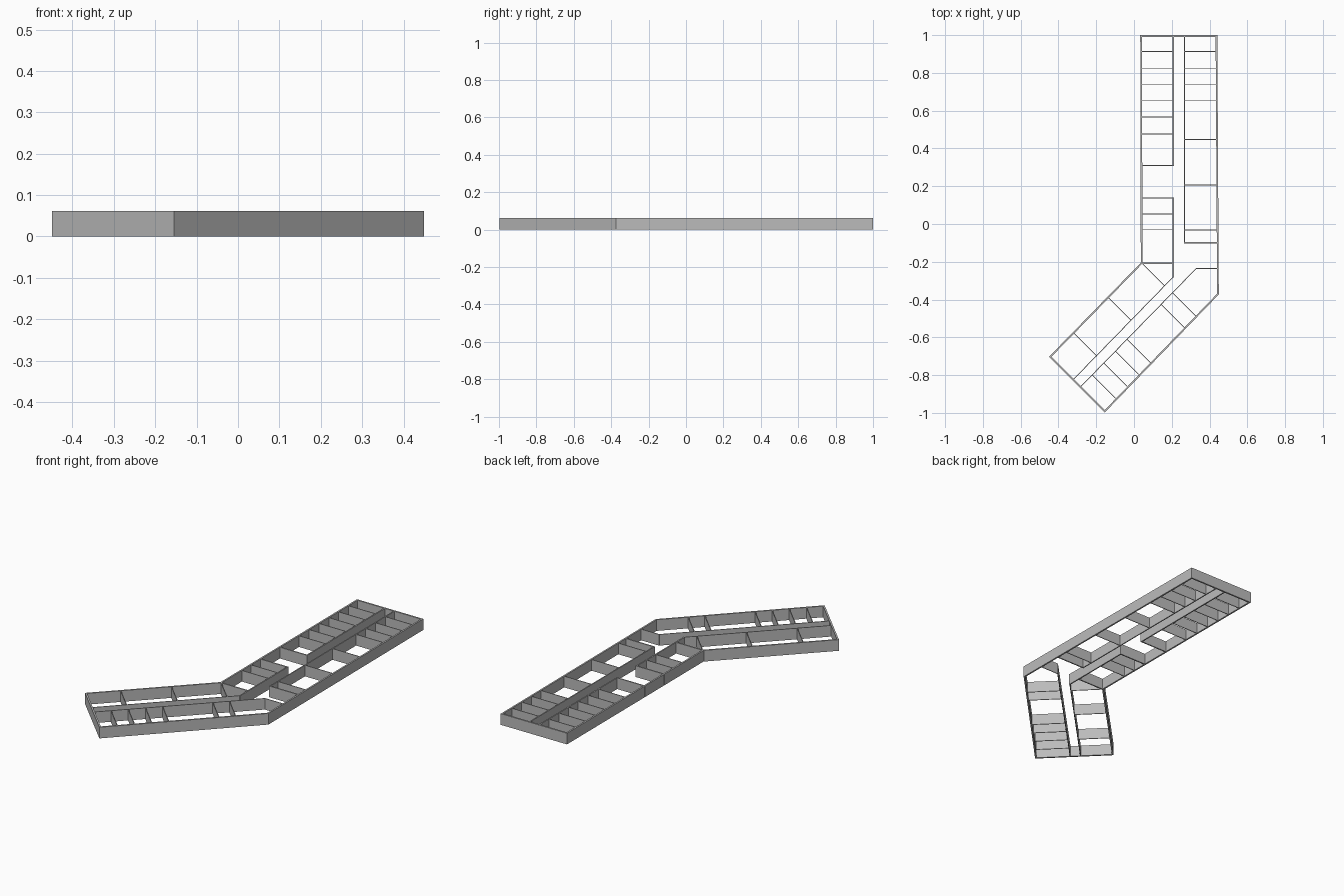
import bpy
import bmesh
from mathutils import Vector

if "Cube" in bpy.data.objects:
    bpy.data.objects.remove(bpy.data.objects["Cube"])

H = 0.062        # wall height
THICK = 0.009    # main walls
THIN = 0.004     # partitions

grey = bpy.data.materials.new("wall grey")
grey.diffuse_color = (0.5, 0.5, 0.5, 1)
grey.use_nodes = True
grey.node_tree.nodes["Principled BSDF"].inputs["Base Color"].default_value = grey.diffuse_color


def finish(name, bm):
    bmesh.ops.recalc_face_normals(bm, faces=bm.faces)
    me = bpy.data.meshes.new(name)
    bm.to_mesh(me)
    bm.free()
    me.materials.append(grey)
    bpy.context.collection.objects.link(bpy.data.objects.new(name, me))


def walls(name, segments, t):
    """Upright slabs centred on each plan segment (x1, y1, x2, y2)."""
    bm = bmesh.new()
    for x1, y1, x2, y2 in segments:
        a, b = Vector((x1, y1, 0)), Vector((x2, y2, 0))
        d = (b - a).normalized()
        n = Vector((-d.y, d.x, 0)) * t / 2
        e = d * t / 2
        base = bm.faces.new([bm.verts.new(p) for p in (a - e + n, a - e - n, b + e - n, b + e + n)])
        ext = bmesh.ops.extrude_face_region(bm, geom=[base])["geom"]
        top = [v for v in ext if isinstance(v, bmesh.types.BMVert)]
        bmesh.ops.translate(bm, verts=top, vec=(0, 0, H))
    finish(name, bm)


def ring(name, pts, t):
    """Closed mitred wall inside a clockwise outline."""
    pts = [Vector(p) for p in pts]
    k = len(pts)
    inner = []
    for i, p in enumerate(pts):
        d1 = (p - pts[i - 1]).normalized()
        d2 = (pts[(i + 1) % k] - p).normalized()
        n1, n2 = Vector((d1.y, -d1.x)), Vector((d2.y, -d2.x))
        inner.append(p + (n1 + n2) * t / (1 + n1.dot(n2)))
    bm = bmesh.new()
    o0, o1, i0, i1 = [[bm.verts.new((p.x, p.y, z)) for p in loop]
                      for loop, z in ((pts, 0), (pts, H), (inner, 0), (inner, H))]
    for i in range(k):
        j = (i + 1) % k
        for a, b in ((o0, o1), (o1, i1), (i1, i0), (i0, o0)):
            bm.faces.new((a[i], a[j], b[j], b[i]))
    finish(name, bm)


# Outer shell of the bent building
ring("outer_wall", [(0.033, 1.0), (0.441, 1.0), (0.449, -0.373), (-0.155, -0.998),
                    (-0.45, -0.703), (0.036, -0.205)], THICK)

# Straight wing: corridor walls and room ends
L, LI, RI, R = 0.038, 0.208, 0.267, 0.439
walls("left_corridor_wall", [(LI, 0.996, LI, 0.31), (LI, 0.138, LI, -0.28)], 0.007)
walls("left_room_ends", [(L, y, LI, y) for y in (0.31, 0.138, -0.208)], 0.007)
walls("right_corridor_wall", [(RI, 0.996, RI, -0.10)], 0.006)
walls("right_room_end", [(RI, -0.10, R, -0.10)], 0.007)

# Straight wing: room partitions
walls("left_partitions", [(L, y, LI, y) for y in
      (0.913, 0.825, 0.74, 0.655, 0.566, 0.476, 0.053, -0.028)], THIN)
walls("right_partitions", [(RI, y, R, y) for y in
      (0.913, 0.825, 0.74, 0.655, 0.448, 0.206, -0.032)], THIN)

# Angled wing: corridor walls
walls("angled_left_corridor_wall", [(0.208, -0.28, -0.318, -0.82)], THIN)
walls("angled_right_corridor_wall", [(0.33, -0.235, -0.28, -0.859),
                                     (0.33, -0.235, 0.442, -0.235)], THIN)

# Angled wing: room partitions run square to the corridor
D = 0.121
walls("angled_left_partitions", [(x, y, x + D, y - D) for x, y in
      ((0.04, -0.206), (-0.138, -0.388), (-0.318, -0.577))], THIN)
walls("angled_right_partitions", [(x, y, x + D, y - D) for x, y in
      ((0.205, -0.366), (0.145, -0.427), (-0.035, -0.612),
       (-0.097, -0.674), (-0.159, -0.737), (-0.221, -0.80))], THIN)
